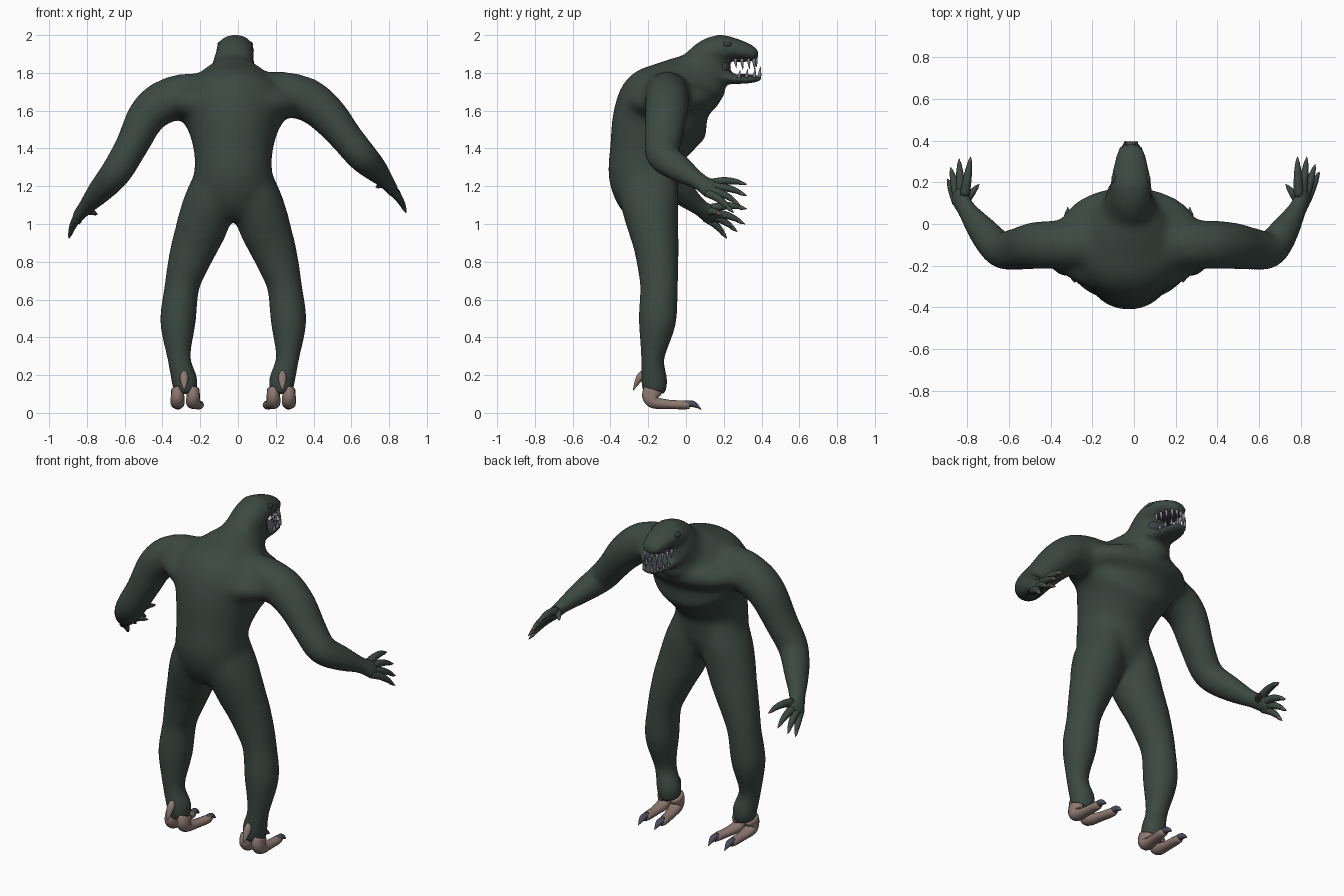
import bpy, bmesh, math
from mathutils import Vector

if "Cube" in bpy.data.objects:
    bpy.data.objects.remove(bpy.data.objects["Cube"])


def mat(name, rgb):
    m = bpy.data.materials.new(name)
    m.diffuse_color = (*rgb, 1)
    m.use_nodes = True
    m.node_tree.nodes["Principled BSDF"].inputs["Base Color"].default_value = m.diffuse_color
    return m


SKIN = mat("dark green skin", (0.046, 0.066, 0.056))
EYE = mat("deep green eye", (0.03, 0.046, 0.04))
FOOT = mat("pinkish foot", (0.27, 0.195, 0.165))
CLAW = mat("slate claw", (0.075, 0.072, 0.11))
NAIL = mat("brown nail", (0.11, 0.085, 0.08))
MOUTH = mat("dark mouth", (0.05, 0.05, 0.065))
TOOTH = mat("lilac grey tooth", (0.24, 0.23, 0.29))


def spline(pts, steps):
    """Catmull-Rom through tuples of (x, y, z, ra, rb)."""
    p = [Vector(q) for q in pts]
    p = [p[0] * 2 - p[1]] + p + [p[-1] * 2 - p[-2]]
    out = []
    for i in range(1, len(p) - 2):
        a, b, c, d = p[i - 1:i + 3]
        for s in range(steps):
            t = s / steps
            out.append((b * 2 + (c - a) * t + (a * 2 - b * 5 + c * 4 - d) * t * t
                        + (b * 3 - a - c * 3 + d) * t ** 3) * 0.5)
    return out + [p[-2]]


def tube(bm, pts, ref=(1, 0, 0), sides=20, steps=4):
    """Closed elliptical tube; ra lies along ref, rb across it."""
    path = spline(pts, steps)
    pos = [Vector(q[:3]) for q in path]
    rings = []
    for i, q in enumerate(path):
        t = (pos[min(i + 1, len(pos) - 1)] - pos[max(i - 1, 0)]).normalized()
        r = Vector(ref)
        side = (r - t * r.dot(t)).normalized()
        n = t.cross(side)
        ra, rb = max(q[3], 0.001), max(q[4], 0.001)
        rings.append([bm.verts.new(pos[i] + side * ra * math.cos(k * math.tau / sides)
                                   + n * rb * math.sin(k * math.tau / sides))
                      for k in range(sides)])
    for a, b in zip(rings, rings[1:]):
        for k in range(sides):
            j = (k + 1) % sides
            bm.faces.new((a[k], a[j], b[j], b[k]))
    bm.faces.new(rings[0][::-1])
    bm.faces.new(rings[-1])


def finish(bm, name, material):
    bmesh.ops.recalc_face_normals(bm, faces=bm.faces[:])
    me = bpy.data.meshes.new(name)
    bm.to_mesh(me)
    bm.free()
    me.polygons.foreach_set("use_smooth", [True] * len(me.polygons))
    me.materials.append(material)
    ob = bpy.data.objects.new(name, me)
    bpy.context.collection.objects.link(ob)
    return ob


def ball(bm, c, r):
    vs = bmesh.ops.create_uvsphere(bm, u_segments=24, v_segments=14, radius=1)["verts"]
    for v in vs:
        v.co = Vector((c[0] + v.co.x * r[0], c[1] + v.co.y * r[1], c[2] + v.co.z * r[2]))


CX = -0.025                       # body centre line
HX = -0.015                       # head centre line
MIRROR = lambda x, s: x if s < 0 else 2 * CX - x

# ---- body: torso, head, jaw, arms and legs fused into one skin
bm = bmesh.new()
torso = [(-.17, 1.05, .14, .10), (-.20, 1.13, .20, .16), (-.22, 1.25, .207, .19),
         (-.21, 1.37, .207, .197), (-.165, 1.50, .238, .24), (-.10, 1.62, .29, .26),
         (-.01, 1.715, .225, .19), (.08, 1.79, .13, .142), (.14, 1.86, .108, .125),
         (.18, 1.90, .08, .08)]
tube(bm, [(CX, *p) for p in torso], sides=32)
ball(bm, (CX, -.12, 1.645), (.385, .22, .12))     # shoulder blades
ball(bm, (CX, -.02, 1.66), (.335, .20, .105))     # chest muscles
ball(bm, (CX, .10, 1.72), (.12, .11, .10))        # throat
head = [(.04, 1.86, .09, .065), (.11, 1.90, .10, .08), (.18, 1.923, .10, .081),
        (.255, 1.925, .088, .060), (.33, 1.908, .07, .045), (.37, 1.893, .052, .029),
        (.384, 1.89, .02, .012)]
tube(bm, [(HX, *p) for p in head])
jaw = [(.10, 1.80, .09, .07), (.18, 1.785, .088, .05), (.25, 1.768, .078, .028),
       (.33, 1.766, .066, .022), (.385, 1.772, .045, .017), (.402, 1.776, .02, .01)]
tube(bm, [(HX, *p) for p in jaw])

arm_left = [(-.14, -.10, 1.66, .13, .13), (-.29, -.10, 1.675, .12, .122),
            (-.40, -.10, 1.64, .117, .115), (-.485, -.105, 1.565, .112, .103),
            (-.565, -.12, 1.41, .10, .087), (-.645, -.12, 1.275, .088, .082),
            (-.73, -.03, 1.175, .073, .066), (-.805, .07, 1.09, .048, .042),
            (-.835, .125, 1.055, .058, .034), (-.845, .165, 1.04, .055, .024)]
arm_right = [(.10, -.10, 1.67, .13, .13), (.25, -.10, 1.685, .12, .122),
             (.37, -.10, 1.655, .117, .115), (.475, -.105, 1.575, .112, .103),
             (.575, -.12, 1.455, .10, .087), (.655, -.12, 1.36, .088, .082),
             (.725, -.03, 1.29, .073, .066), (.785, .07, 1.225, .048, .042),
             (.81, .125, 1.19, .058, .034), (.82, .165, 1.175, .055, .024)]
for arm in (arm_left, arm_right):
    tube(bm, arm, ref=(0, 1, 0))

leg = [(-.12, -.205, 1.28, .10, .15), (-.145, -.195, 1.14, .135, .158),
       (-.18, -.18, 1.02, .14, .142), (-.225, -.16, .90, .126, .122),
       (-.27, -.148, .77, .106, .108), (-.298, -.143, .66, .092, .10),
       (-.318, -.152, .48, .094, .099), (-.312, -.176, .29, .062, .062),
       (-.283, -.168, .17, .069, .070), (-.28, -.168, .10, .058, .058)]
for s in (-1, 1):
    tube(bm, [(MIRROR(p[0], s), *p[1:]) for p in leg])
raw = finish(bm, "body_raw", SKIN)
rm = raw.modifiers.new("fuse", "REMESH")
rm.mode = "VOXEL"
rm.voxel_size = 0.014
rm.use_smooth_shade = True
skin = bpy.data.meshes.new_from_object(raw.evaluated_get(bpy.context.evaluated_depsgraph_get()))
bpy.data.objects.remove(raw)
body = bpy.data.objects.new("body", skin)
bpy.context.collection.objects.link(body)
# blend the hips, shoulders and neck more strongly than the thin parts
joints = body.vertex_groups.new(name="joints")
joints.add([v.index for v in skin.vertices
            if abs(v.co.x - CX) < .42 and .93 < v.co.z and v.co.y < .17], 1.0, "REPLACE")
for name, count in (("blend joints", 28), ("soften", 6)):
    sm = body.modifiers.new(name, "SMOOTH")
    sm.factor = 0.5
    sm.iterations = count
body.modifiers["blend joints"].vertex_group = "joints"

# ---- fingers and nails
tips = {"left": [(-.785, .32, 1.08), (-.84, .31, 1.00), (-.88, .27, .96), (-.895, .215, .925)],
        "right": [(.785, .32, 1.21), (.83, .32, 1.15), (.87, .285, 1.10), (.89, .25, 1.06)]}
for name, arm, thumb in (("left", arm_left, (-.745, .19, 1.05)), ("right", arm_right, (.73, .19, 1.195))):
    palm = Vector(arm[-2][:3])
    mean = sum((Vector(t) for t in tips[name]), Vector()) / 4
    fingers, nails = bmesh.new(), bmesh.new()
    for t in tips[name] + [thumb]:
        t = Vector(t)
        base = palm + (t - mean) * 0.34 if t != Vector(thumb) else palm - Vector((0, .04, 0))
        lift = Vector((0, 0, .014))
        mid, end = base.lerp(t, .4) + lift, base.lerp(t, .74) + lift * .8
        tube(fingers, [(*base, .024, .024), (*mid, .021, .021), (*end, .0145, .0145),
                       (*t, .002, .002)], sides=10)
        near = base.lerp(t, .8) + lift * .5
        tube(nails, [(*near, .0125, .0125), (*near.lerp(t, .5), .009, .009),
                     (*(t + (t - base) * .02), .001, .001)], sides=8)
    finish(fingers, name + "_fingers", SKIN)
    finish(nails, name + "_nails", NAIL)

# ---- two-toed feet with claws and a heel spur
for s, name in ((-1, "left"), (1, "right")):
    foot, claws = bmesh.new(), bmesh.new()
    for hx, tx in ((-.320, -.318), (-.237, -.208)):
        h, t = MIRROR(hx, s), MIRROR(tx, s)
        m = (h + t) / 2
        tube(foot, [(h, -.175, .125, .033, .05), (h, -.185, .085, .036, .048),
                    (h, -.165, .055, .038, .034), (m, -.09, .045, .032, .025),
                    (t, -.01, .042, .028, .024), (t, .02, .038, .02, .018)], sides=14)
        tube(claws, [(t, -.005, .048, .021, .019), (t, .04, .046, .018, .017),
                     (t, .082, .018, .001, .001)], sides=10)
    x = MIRROR(-.285, s)
    tube(foot, [(x, -.215, .225, .008, .012), (x, -.24, .195, .022, .02),
                (x, -.26, .16, .018, .014), (x, -.28, .12, .002, .002)], sides=10)
    finish(foot, name + "_foot", FOOT)
    finish(claws, name + "_toe_claws", CLAW)

# ---- mouth lining, tongue bed and palate
bm = bmesh.new()
ball(bm, (HX, .195, 1.83), (.076, .042, .055))
ball(bm, (HX, .30, 1.783), (.052, .08, .010))
ball(bm, (HX, .285, 1.870), (.055, .075, .012))
finish(bm, "mouth_lining", MOUTH)

# ---- teeth along both jaws
bm = bmesh.new()
upper = [(.26, .072, .04), (.295, .067, .05), (.33, .058, .045), (.358, .04, .05), (.368, .014, .035)]
lower = [(.28, .064, .03), (.32, .058, .035), (.36, .046, .04), (.388, .026, .05)]
for row, z, d in ((upper, 1.875, -1), (lower, 1.775, 1)):
    for y, x, length in row:
        for s in (-1, 1):
            px = HX + s * x
            tube(bm, [(px, y, z, .009, .010), (px, y + .003, z + d * length * .5, .007, .0075),
                      (px, y + .006, z + d * (length + .01), .001, .001)], sides=8, steps=2)
finish(bm, "teeth", TOOTH)

# ---- eyes
bm = bmesh.new()
for s in (-1, 1):
    ball(bm, (HX + s * .078, .215, 1.95), (.016, .027, .017))
finish(bm, "eyes", EYE)
